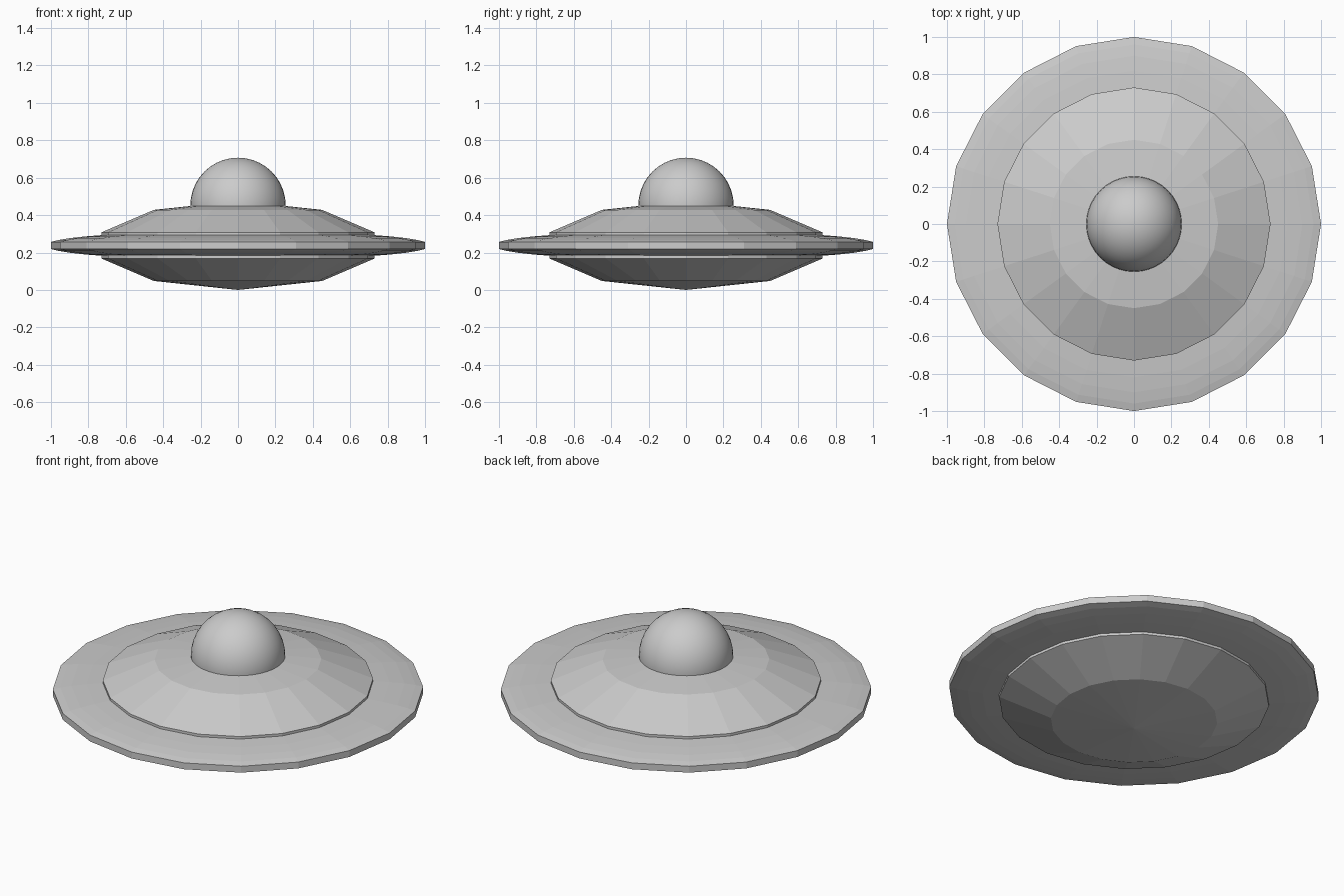
import bpy, bmesh
from math import sin, cos, pi

if "Cube" in bpy.data.objects:
    bpy.data.objects.remove(bpy.data.objects["Cube"])

SIDES = 20
MID = 0.238


def lathe(name, profile, sides=SIDES, smooth=False):
    """Revolve (radius, z) points around z; radius 0 becomes a pole."""
    bm = bmesh.new()
    rings = []
    for r, z in profile:
        if r == 0:
            rings.append([bm.verts.new((0, 0, z))] * sides)
        else:
            rings.append([bm.verts.new((r * cos(2 * pi * i / sides), r * sin(2 * pi * i / sides), z))
                          for i in range(sides)])
    for a, b in zip(rings, rings[1:]):
        for i in range(sides):
            j = (i + 1) % sides
            quad = list(dict.fromkeys((a[i], a[j], b[j], b[i])))
            bm.faces.new(quad).smooth = smooth
    bmesh.ops.recalc_face_normals(bm, faces=bm.faces)
    mesh = bpy.data.meshes.new(name)
    bm.to_mesh(mesh)
    bm.free()
    obj = bpy.data.objects.new(name, mesh)
    bpy.context.collection.objects.link(obj)
    return obj


def mirrored(half):
    """Complete a lower half profile with its reflection about the mid plane."""
    return [(r, MID - h) for r, h in half] + [(r, MID + h) for r, h in reversed(half)]


# Double-cone hull
lathe("hull", mirrored([(0, 0.238), (0.45, 0.19), (0.73, 0.07)]))

# Thin lens-shaped disc around the hull
lathe("rim_disc", mirrored([(0, 0.062), (0.6, 0.06), (0.73, 0.055), (0.82, 0.048),
                            (0.9, 0.039), (0.96, 0.029), (1.0, 0.019)]))

# Smooth cockpit dome, its base sunk in the hull
R, CZ, N = 0.255, 0.452, 20
lathe("cockpit_dome", [(R * sin(pi * k / N) if 0 < k < N else 0, CZ - R * cos(pi * k / N))
                       for k in range(N + 1)], sides=40, smooth=True)
